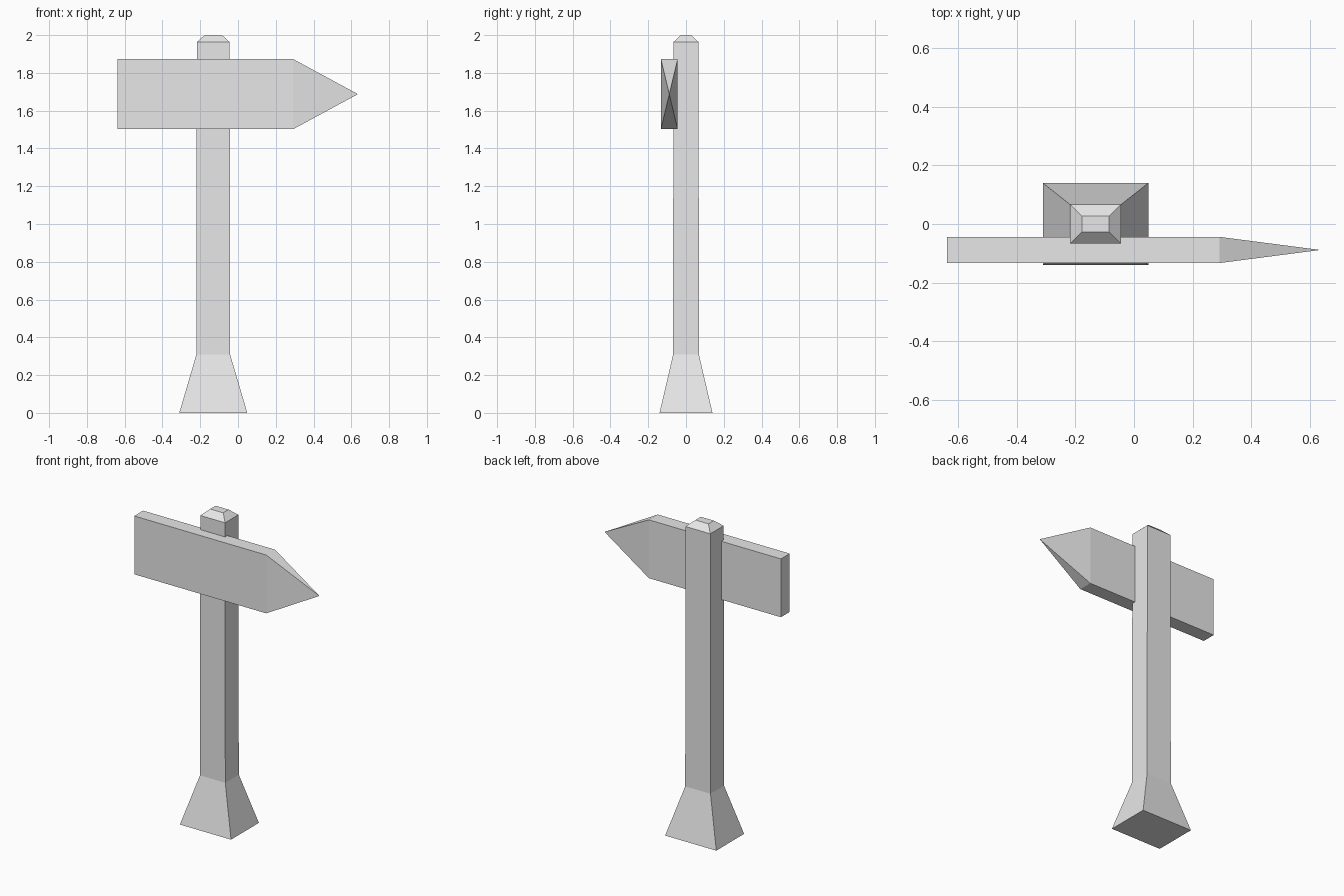
import bpy
import bmesh

if "Cube" in bpy.data.objects:
    bpy.data.objects.remove(bpy.data.objects["Cube"])

grey = bpy.data.materials.new("light grey")
grey.diffuse_color = (0.8, 0.8, 0.8, 1)
grey.use_nodes = True
grey.node_tree.nodes["Principled BSDF"].inputs["Base Color"].default_value = grey.diffuse_color


def finish(name, bm):
    bmesh.ops.recalc_face_normals(bm, faces=bm.faces)
    mesh = bpy.data.meshes.new(name)
    bm.to_mesh(mesh)
    bm.free()
    mesh.materials.append(grey)
    obj = bpy.data.objects.new(name, mesh)
    bpy.context.collection.objects.link(obj)
    return obj


# Post: stacked rectangles (z, half x, half y) from flared foot to bevelled cap
POST_X = -0.131
sections = [(0, 0.18, 0.14), (0.31, 0.089, 0.068),
            (1.963, 0.087, 0.067), (2.0, 0.046, 0.027)]
bm = bmesh.new()
rings = [[bm.verts.new((POST_X + sx * hx, sy * hy, z))
          for sx, sy in ((-1, -1), (1, -1), (1, 1), (-1, 1))]
         for z, hx, hy in sections]
for low, high in zip(rings, rings[1:]):
    for i in range(4):
        j = (i + 1) % 4
        bm.faces.new((low[i], low[j], high[j], high[i]))
bm.faces.new(rings[0][::-1])
bm.faces.new(rings[-1])
finish("post", bm)

# Sign board: box whose right end is drawn out to a single point
X0, X1, TIP = -0.637, 0.292, 0.635
Y0, Y1, Z0, Z1 = -0.133, -0.044, 1.502, 1.873
bm = bmesh.new()
left, right = [[bm.verts.new((x, y, z))
                for y, z in ((Y0, Z0), (Y1, Z0), (Y1, Z1), (Y0, Z1))]
               for x in (X0, X1)]
tip = bm.verts.new((TIP, (Y0 + Y1) / 2, (Z0 + Z1) / 2))
bm.faces.new(left)
for i in range(4):
    j = (i + 1) % 4
    bm.faces.new((left[i], left[j], right[j], right[i]))
    bm.faces.new((right[i], right[j], tip))
finish("arrow_board", bm)
